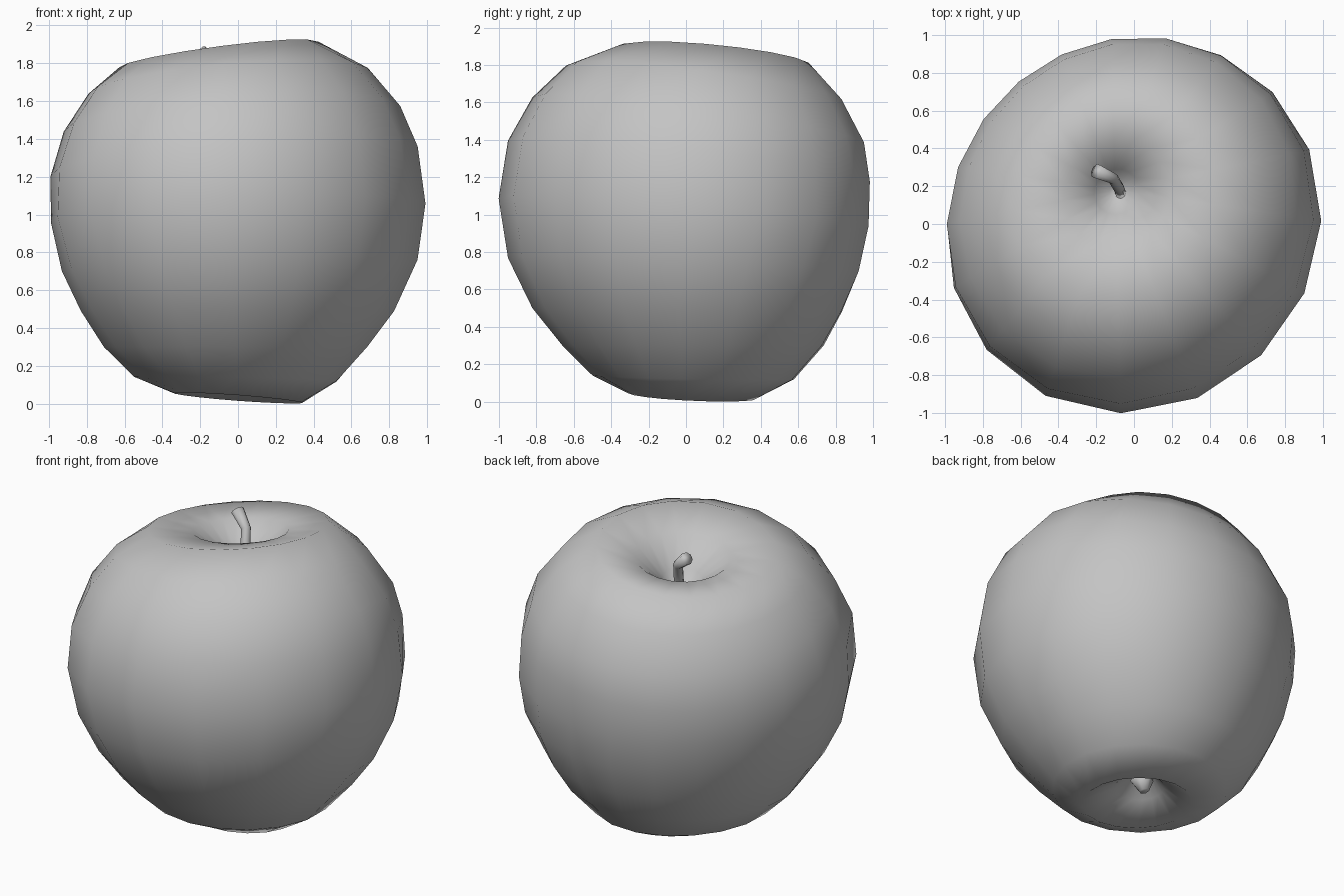
import bpy
import bmesh
from math import cos, sin, radians, sqrt
from mathutils import Vector

if "Cube" in bpy.data.objects:
    bpy.data.objects.remove(bpy.data.objects["Cube"], do_unlink=True)

SIDES = 18
CORE = Vector((-0.1, 0.18))   # where the core meets the top hollow


def make_material(name, value):
    mat = bpy.data.materials.new(name)
    mat.use_nodes = True
    color = (value, value, value, 1)
    mat.diffuse_color = color
    mat.node_tree.nodes["Principled BSDF"].inputs["Base Color"].default_value = color
    return mat


def loft(name, rings, material):
    """Skin a list of vertex rings, cap both ends and smooth the result."""
    bm = bmesh.new()
    loops = [[bm.verts.new(point) for point in ring] for ring in rings]
    for low, high in zip(loops, loops[1:]):
        count = len(low)
        for i in range(count):
            j = (i + 1) % count
            bm.faces.new((low[i], low[j], high[j], high[i]))
    bm.faces.new(reversed(loops[0]))
    bm.faces.new(loops[-1])
    bmesh.ops.recalc_face_normals(bm, faces=bm.faces)
    for face in bm.faces:
        face.smooth = True
    mesh = bpy.data.meshes.new(name)
    bm.to_mesh(mesh)
    bm.free()
    mesh.materials.append(material)
    obj = bpy.data.objects.new(name, mesh)
    bpy.context.collection.objects.link(obj)
    return obj


def fruit_ring(cx, cy, radius, z, tilt_x, tilt_y):
    """Tilted, slightly uneven ring with its vertices fanned out from the core."""
    centre = Vector((cx, cy))
    offset = (CORE - centre) * min(1, z)
    ring = []
    for k in range(SIDES):
        angle = radians(11.5 + k * 360 / SIDES)
        ray = Vector((cos(angle), sin(angle)))
        along = offset.dot(ray)
        reach = sqrt(along ** 2 - offset.length_squared + radius ** 2) - along
        unit = (offset + ray * reach) / radius
        bulge = 1 + 0.06 * unit.x * unit.y
        flat = centre + unit * radius * bulge
        ring.append((flat.x, flat.y, z + tilt_x * unit.x + tilt_y * unit.y))
    return ring


def tube(name, path, radii, sides, material):
    """Round tube along a short path."""
    points = [Vector(p) for p in path]
    rings = []
    for i, point in enumerate(points):
        ahead = points[min(i + 1, len(points) - 1)]
        behind = points[max(i - 1, 0)]
        turn = Vector((0, 0, 1)).rotation_difference(ahead - behind)
        rings.append([point + turn @ Vector((cos(a), sin(a), 0)) * radii[i]
                      for a in (radians(k * 360 / sides) for k in range(sides))])
    return loft(name, rings, material)


grey = make_material("plain grey", 0.55)

# Fruit body, from inside the lower hollow to inside the upper hollow:
# centre x, centre y, radius, height, tilt along x, tilt along y
profile = [
    (-.02, .05, .05, .25, 0, 0),
    (-.01, .04, .15, .14, 0, 0),
    (0, .03, .34, .03, -.025, -.015),
    (-.01, .04, .54, .13, -.01, -.01),
    (-.01, .04, .7, .3, 0, 0),
    (0, .01, .83, .49, 0, -.01),
    (.01, -.01, .94, .73, .03, -.04),
    (0, -.01, .99, 1.01, .05, -.08),
    (-.02, .02, .97, 1.28, .08, -.12),
    (-.03, .07, .89, 1.5, .07, -.13),
    (-.05, .1, .74, 1.7, .07, -.1),
    (-.1, .14, .53, 1.84, .07, -.05),
    (-.09, .16, .28, 1.8, .03, -.03),
    (-.09, .17, .12, 1.66, .01, -.01),
    (-.09, .17, .04, 1.54, 0, 0),
]
loft("fruit_body", [fruit_ring(*row) for row in profile], grey)

# Curved stem rising out of the upper hollow
tube("stem",
     [(-.07, .16, 1.52), (-.08, .19, 1.66), (-.11, .24, 1.78), (-.2, .28, 1.86)],
     [.03, .03, .03, .04], 8, grey)

# Small dried blossom end inside the lower hollow
tube("blossom_end", [(-.02, .05, .28), (-.02, .05, .18), (-.03, .06, .11)],
     [.04, .07, .03], 6, grey)
